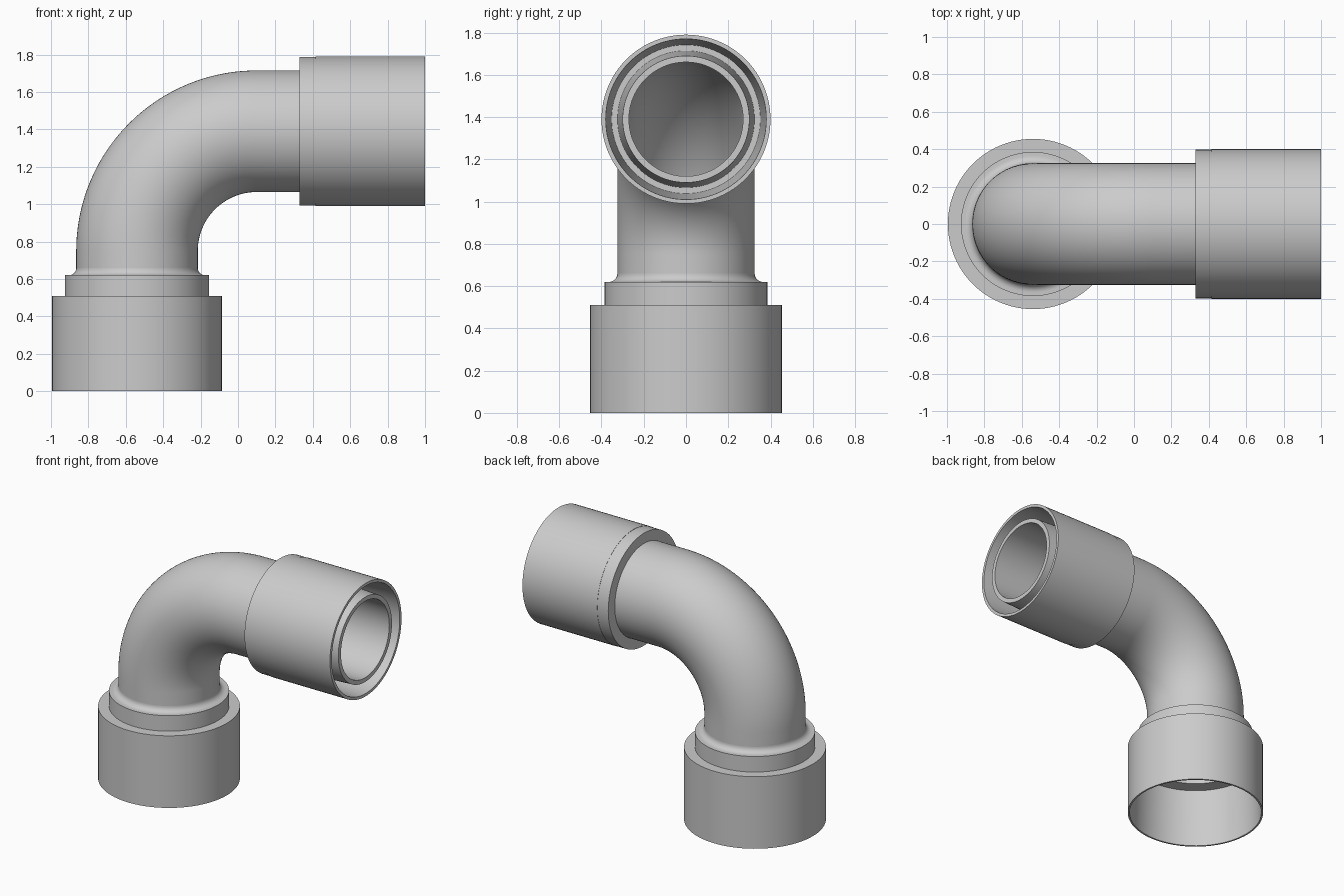
import bpy, bmesh, math
from mathutils import Vector

if "Cube" in bpy.data.objects:
    bpy.data.objects.remove(bpy.data.objects["Cube"])

SIDES = 96
BEND_R = 0.64            # centreline radius of the elbow
BEND_X, BEND_Z = 0.10, 0.75
ARC = BEND_R * math.pi / 2

grey = bpy.data.materials.new("plain grey")
grey.diffuse_color = (0.6, 0.6, 0.6, 1)
grey.use_nodes = True
grey.node_tree.nodes["Principled BSDF"].inputs["Base Color"].default_value = grey.diffuse_color


def frame(s):
    """Centre, tangent angle at distance s along the centreline."""
    a = min(max((s - BEND_Z) / BEND_R, 0), math.pi / 2)
    c = Vector((BEND_X - BEND_R * math.cos(a), 0, BEND_Z + BEND_R * math.sin(a)))
    c.z += min(s - BEND_Z, 0)
    c.x += max(s - BEND_Z - ARC, 0)
    return c, a


def at_x(x):
    """Centreline distance of a point on the horizontal leg."""
    return BEND_Z + ARC + x - BEND_X


def sweep(name, *surfaces):
    """Skin rings of (distance, radius) along the centreline."""
    bm = bmesh.new()
    for stations in surfaces:
        rings = []
        for s, r in stations:
            c, a = frame(s)
            n = Vector((math.cos(a), 0, -math.sin(a)))
            b = Vector((0, 1, 0))
            angles = [2 * math.pi * j / SIDES for j in range(SIDES)]
            rings.append([bm.verts.new(c + r * (math.cos(t) * n + math.sin(t) * b)) for t in angles])
        for p, q in zip(rings, rings[1:]):
            for j in range(SIDES):
                k = (j + 1) % SIDES
                bm.faces.new((p[j], p[k], q[k], q[j]))
    mesh = bpy.data.meshes.new(name)
    bm.to_mesh(mesh)
    bm.free()
    mesh.materials.append(grey)
    ob = bpy.data.objects.new(name, mesh)
    bpy.context.collection.objects.link(ob)
    bpy.ops.object.select_all(action='DESELECT')
    ob.select_set(True)
    bpy.context.view_layer.objects.active = ob
    bpy.ops.object.shade_smooth_by_angle(angle=math.radians(35))


# Lower socket: bore, ceiling, rim, stepped outside and fillet into the pipe
JOIN = 0.66
fillet = [(JOIN - 0.04 * math.cos(t), 0.365 - 0.04 * math.sin(t))
          for t in [math.pi / 2 * i / 8 for i in range(9)]]
sweep("lower_socket",
      [(JOIN, 0.27), (0.58, 0.27), (0.58, 0.335), (0.42, 0.335), (0.42, 0.43),
       (0, 0.443), (0, 0.455), (0.51, 0.455), (0.51, 0.385), (0.62, 0.385)] + fillet)

# Elbow pipe: outer skin and bore
END = at_x(0.33)
path = [JOIN] + [BEND_Z + ARC * i / 40 for i in range(41)] + [END]
sweep("elbow_pipe", [(s, 0.325) for s in path], [(s, 0.27) for s in reversed(path)])

# Upper sleeve: outer wall, tapered annular groove and inner spigot
sweep("upper_sleeve",
      [(at_x(x), r) for x, r in [
          (0.33, 0.325), (0.33, 0.398), (0.415, 0.398), (0.415, 0.40), (1.0, 0.40),
          (1.0, 0.38), (0.42, 0.352), (0.42, 0.324), (0.995, 0.30), (0.995, 0.27), (0.33, 0.27)]])
